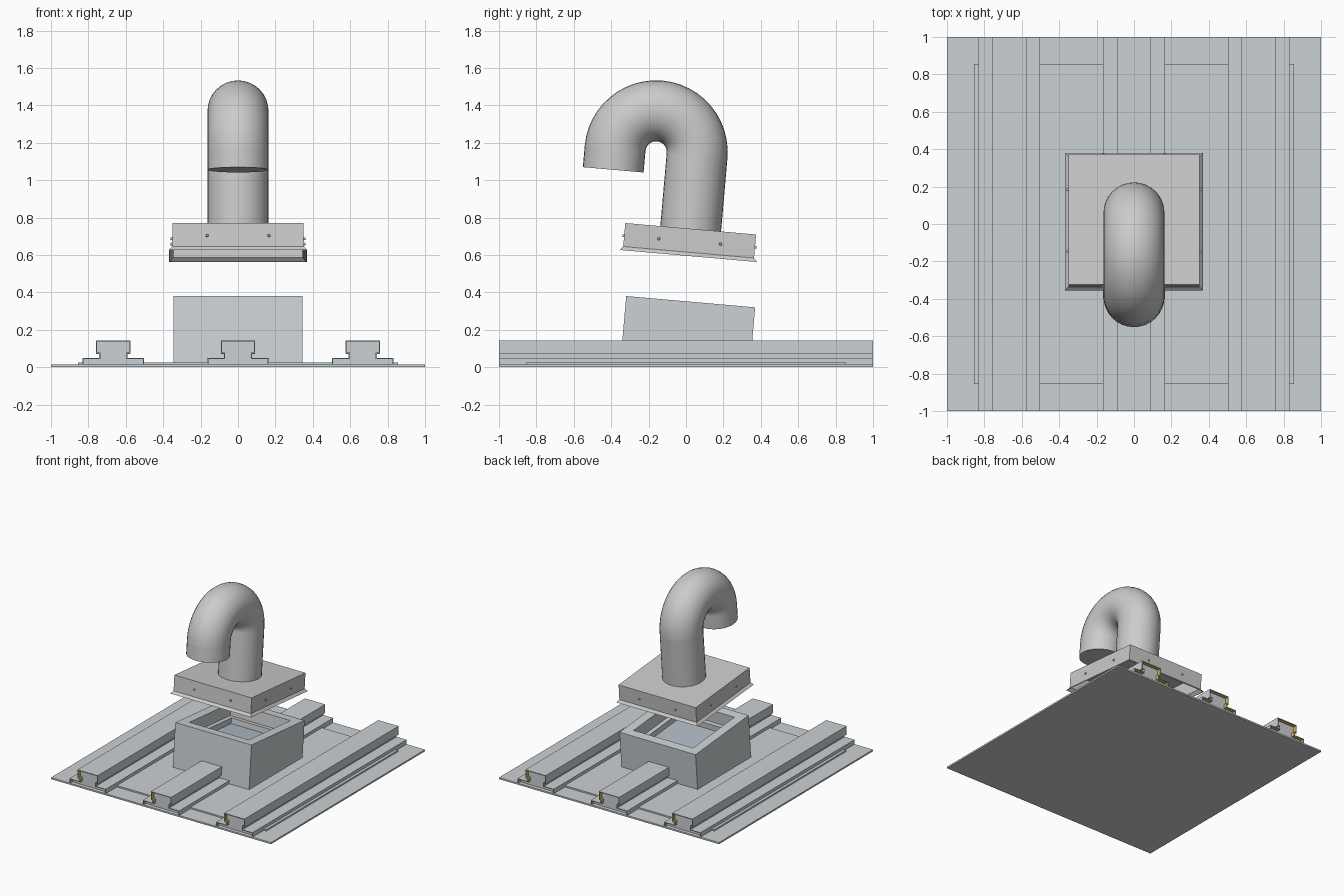
import bpy, bmesh
from math import sin, cos, pi, radians
from mathutils import Matrix, Vector

if "Cube" in bpy.data.objects:
    bpy.data.objects.remove(bpy.data.objects["Cube"])

TILT = radians(5)


def material(name, color):
    m = bpy.data.materials.new(name)
    m.diffuse_color = (*color, 1)
    m.use_nodes = True
    m.node_tree.nodes["Principled BSDF"].inputs["Base Color"].default_value = m.diffuse_color
    return m


PALE = material("pale_sheet", (0.60, 0.64, 0.66))
GOLD = material("gold_lining", (0.72, 0.50, 0.12))
GLASS = material("blue_panel", (0.45, 0.51, 0.57))


def finish(name, bm, mats=(), matrix=None, smooth=False, fix=True):
    if fix:
        bmesh.ops.recalc_face_normals(bm, faces=bm.faces)
    if matrix:
        bm.transform(matrix)
    me = bpy.data.meshes.new(name)
    bm.to_mesh(me)
    bm.free()
    ob = bpy.data.objects.new(name, me)
    bpy.context.collection.objects.link(ob)
    for m in mats:
        me.materials.append(m)
    if smooth:
        bpy.ops.object.select_all(action='DESELECT')
        ob.select_set(True)
        bpy.context.view_layer.objects.active = ob
        bpy.ops.object.shade_smooth_by_angle(angle=radians(35))
    return ob


def box(name, lo, hi, mat):
    bm = bmesh.new()
    lo, hi = Vector(lo), Vector(hi)
    bmesh.ops.create_cube(bm, size=1, matrix=Matrix.Translation((lo + hi) / 2)
                          @ Matrix.Diagonal((*(hi - lo), 1)))
    return finish(name, bm, [mat])


def loft(rings, cap_start=True, cap_end=True):
    bm = bmesh.new()
    loops = [[bm.verts.new(p) for p in r] for r in rings]
    for a, b in zip(loops, loops[1:]):
        for i in range(len(a)):
            j = (i + 1) % len(a)
            bm.faces.new((a[i], a[j], b[j], b[i]))
    if cap_start:
        bm.faces.new(loops[0][::-1])
    if cap_end:
        bm.faces.new(loops[-1])
    return bm


def square(h, z):
    return [(-h, -h, z), (h, -h, z), (h, h, z), (-h, h, z)]


def tilted(z):
    return Matrix.Translation((0, 0.025, z)) @ Matrix.Rotation(-TILT, 4, 'X')


# Roof sheet and raised panel
box("roof_sheet", (-1, -1, 0), (1, 1, 0.013), PALE)
box("raised_panel", (-0.855, -0.855, 0.012), (0.855, 0.855, 0.025), PALE)

# Roof rails: open-ended folded shells with a lined inside and a recessed core
HALF = [(0.165, 0.012), (0.165, 0.05), (0.075, 0.05), (0.075, 0.072),
        (0.092, 0.072), (0.092, 0.142)]
PROFILE = [(-x, z) for x, z in HALF] + HALF[::-1]


def rail(name, cx, y0, y1, rec0, rec1):
    bm = bmesh.new()
    a = [bm.verts.new((cx + x, y0, z)) for x, z in PROFILE]
    b = [bm.verts.new((cx + x, y1, z)) for x, z in PROFILE]
    for i in range(len(a) - 1):
        bm.faces.new((a[i], a[i + 1], b[i + 1], b[i]))
    shell = finish(name, bm, [PALE, GOLD], fix=False)
    sol = shell.modifiers.new("wall", 'SOLIDIFY')
    sol.thickness = 0.006
    sol.offset = -1
    sol.use_even_offset = True
    sol.material_offset = 1
    core = loft([[(cx + x * 0.98, y, 0.012 + (z - 0.012) * 0.98) for x, z in PROFILE]
                 for y in (y0 + rec0, y1 - rec1)])
    finish(name + "_core", core, [PALE])


rail("left_rail", -0.667, -1, 1, 0.03, 0.03)
rail("right_rail", 0.667, -1, 1, 0.03, 0.03)
rail("middle_rail_front", 0, -1, -0.31, 0.03, 0.01)
rail("middle_rail_back", 0, 0.33, 1, 0.01, 0.03)

# Tilted curb with stepped opening, trimmed level at the roof
M = tilted(0.35)
bm = loft([square(0.346, -0.42), square(0.346, 0), square(0.27, 0), square(0.27, -0.10),
           square(0.235, -0.10), square(0.235, -0.15)], False, True)
bm.transform(M)
bmesh.ops.bisect_plane(bm, geom=bm.verts[:] + bm.edges[:] + bm.faces[:],
                       plane_co=(0, 0, 0.015), plane_no=(0, 0, 1), clear_inner=True)
bmesh.ops.holes_fill(bm, edges=[e for e in bm.edges if e.is_boundary])
finish("curb", bm, [PALE])
finish("opening_panel", loft([square(0.234, -0.15), square(0.234, -0.145)]), [GLASS], M)

# Raised hood: hollow box with flared drip edge
H = tilted(0.74)
finish("hood", loft([square(0.344, -0.006), square(0.344, -0.124), square(0.363, -0.144),
                     square(0.369, -0.146), square(0.351, -0.126), square(0.351, 0)]),
       matrix=H)

# Screws, two on each side of the hood
bm = bmesh.new()
for k in range(4):
    for s in (-0.165, 0.165):
        m = (Matrix.Rotation(k * pi / 2, 4, 'Z') @ Matrix.Translation((0.354, s, -0.068))
             @ Matrix.Rotation(pi / 2, 4, 'Y'))
        bmesh.ops.create_cone(bm, cap_ends=True, segments=12, radius1=0.009,
                              radius2=0.006, depth=0.012, matrix=m)
finish("hood_screws", bm, matrix=H, smooth=True)

# Gooseneck pipe: riser, half-turn bend, short outlet
R, BEND, RISE, N = 0.163, 0.22, 0.393, 32


def ring(a, drop=0.0, r=R):
    out = []
    for i in range(N):
        t = 2 * pi * i / N
        d = BEND + r * cos(t)
        out.append((r * sin(t), -BEND + d * cos(a), RISE + d * sin(a) - drop))
    return out


finish("pipe_riser", loft([ring(0, RISE + 0.004), ring(0)], False, False),
       matrix=H, smooth=True)
finish("pipe_bend", loft([ring(pi * i / 24) for i in range(25)], False, False),
       matrix=H, smooth=True)
finish("pipe_outlet", loft([ring(pi), ring(pi, 0.115)], False, True),
       matrix=H, smooth=True)
